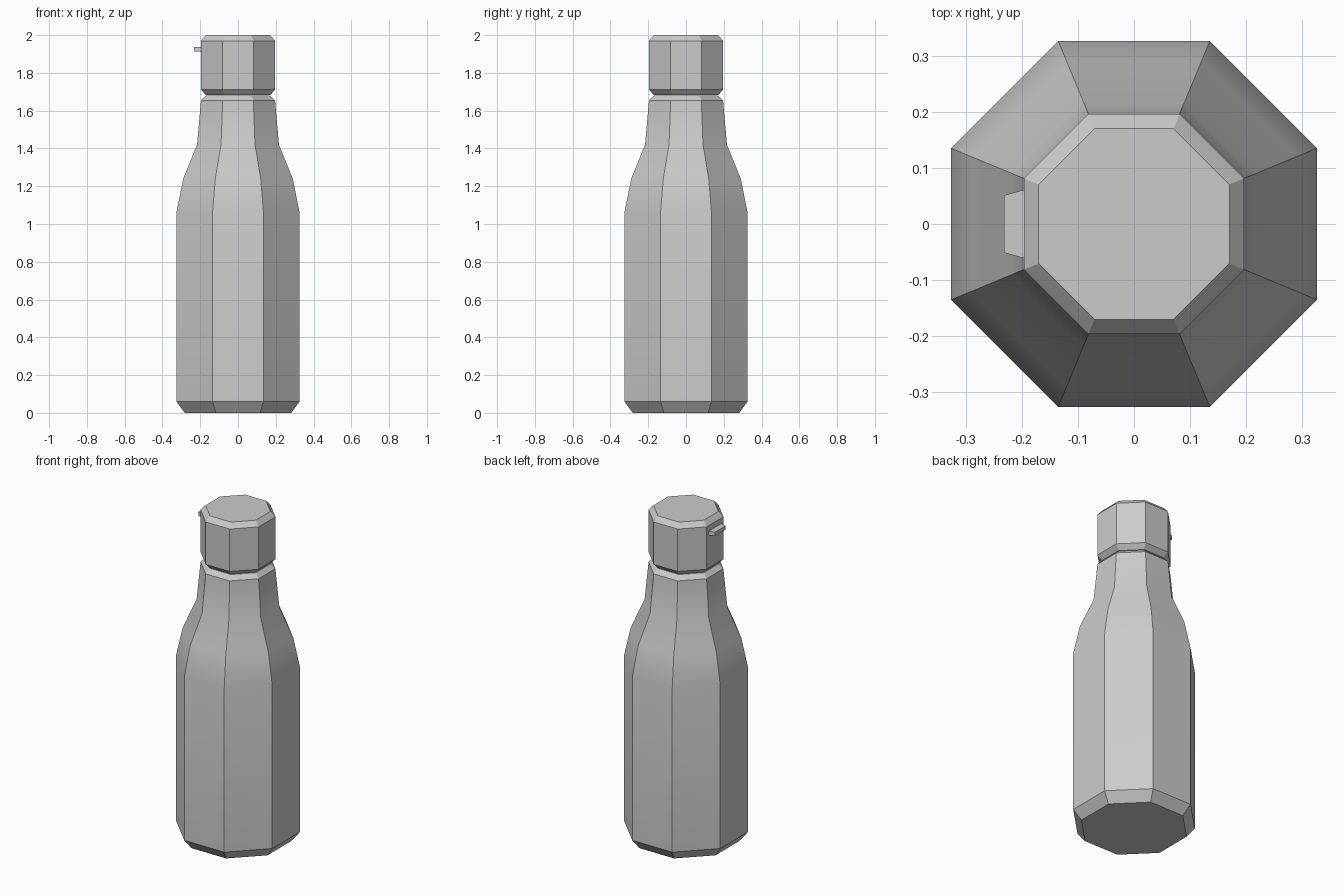
import bpy, bmesh, math

if "Cube" in bpy.data.objects:
    bpy.data.objects.remove(bpy.data.objects["Cube"])

SIDES = 8


def finish(name, bm):
    bmesh.ops.recalc_face_normals(bm, faces=bm.faces)
    mesh = bpy.data.meshes.new(name)
    bm.to_mesh(mesh)
    bm.free()
    obj = bpy.data.objects.new(name, mesh)
    bpy.context.collection.objects.link(obj)
    return obj


def octagonal_part(name, profile):
    """Loft octagons; profile holds (half width across flats, z)."""
    bm = bmesh.new()
    rings = []
    for half, z in profile:
        r = half / math.cos(math.pi / SIDES)
        angles = [(i + 0.5) * math.tau / SIDES for i in range(SIDES)]
        rings.append([bm.verts.new((r * math.cos(a), r * math.sin(a), z)) for a in angles])
    for low, high in zip(rings, rings[1:]):
        for i in range(SIDES):
            j = (i + 1) % SIDES
            bm.faces.new((low[i], low[j], high[j], high[i]))
    bm.faces.new(rings[0])
    bm.faces.new(rings[-1])
    obj = finish(name, bm)
    bpy.ops.object.select_all(action='DESELECT')
    bpy.context.view_layer.objects.active = obj
    obj.select_set(True)
    bpy.ops.object.shade_smooth_by_angle(angle=math.radians(30))
    return obj


# Bottle: chamfered base, straight body, shoulder and neck
octagonal_part("bottle_body", [(0.282, 0), (0.326, 0.06), (0.326, 1.06), (0.29, 1.24),
                               (0.217, 1.42), (0.196, 1.653), (0.17, 1.679)])

# Cap: chamfered top and bottom
octagonal_part("cap", [(0.17, 1.682), (0.196, 1.711), (0.196, 1.97), (0.17, 2.0)])

# Tapered thumb tab on the left of the cap
bm = bmesh.new()
outline = [(-0.19, -0.061), (-0.197, -0.061), (-0.232, -0.051),
           (-0.232, 0.051), (-0.197, 0.061), (-0.19, 0.061)]
face = bm.faces.new([bm.verts.new((x, y, 1.912)) for x, y in outline])
ext = bmesh.ops.extrude_face_region(bm, geom=[face])
bmesh.ops.translate(bm, vec=(0, 0, 0.024),
                    verts=[g for g in ext["geom"] if isinstance(g, bmesh.types.BMVert)])
finish("cap_tab", bm)
